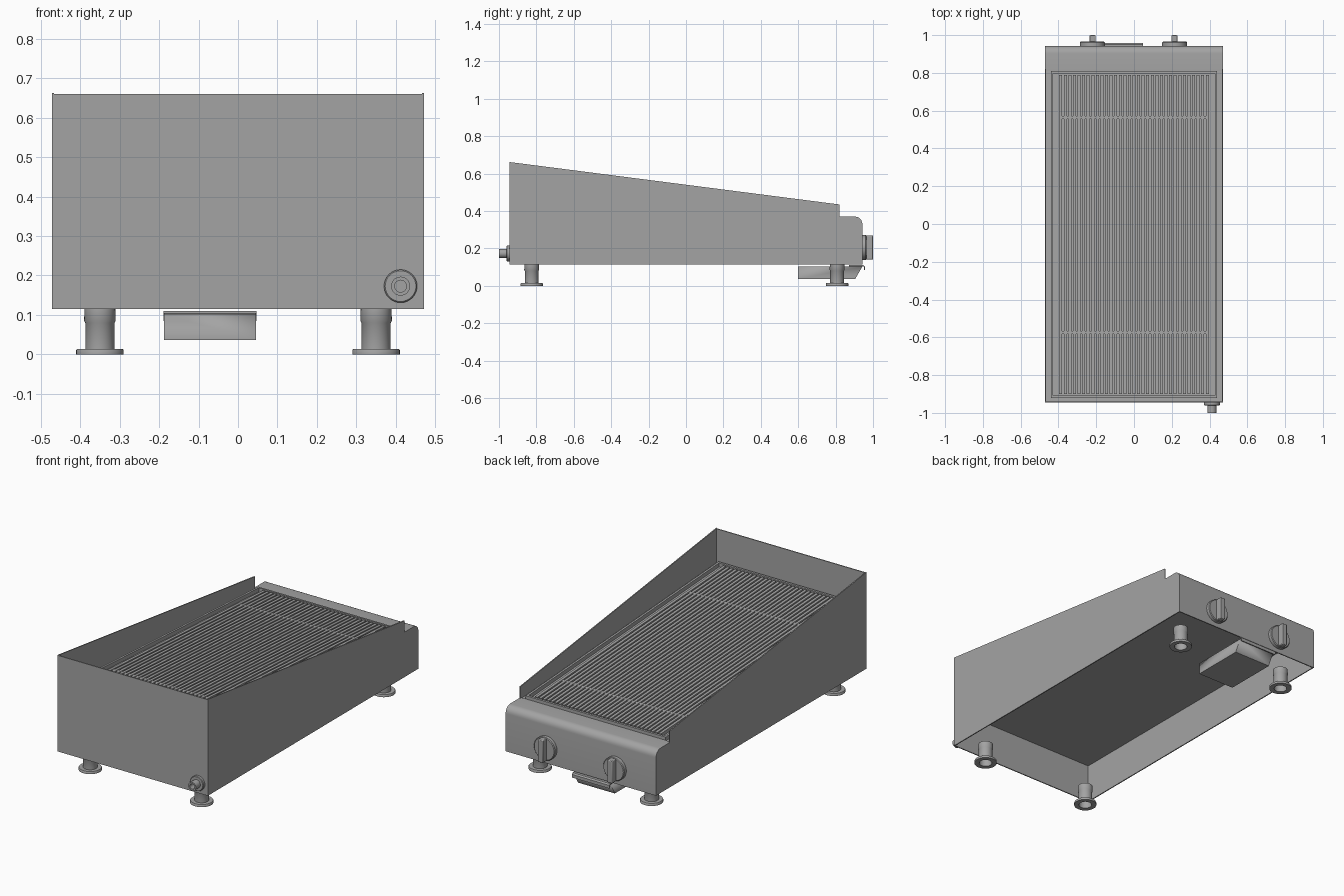
import bpy, bmesh, math
from mathutils import Matrix, Vector

cube = bpy.data.objects.get("Cube")
if cube:
    bpy.data.objects.remove(cube, do_unlink=True)

steel = bpy.data.materials.new("brushed_steel_grey")
steel.use_nodes = True
GREY = (0.37, 0.37, 0.37, 1)
steel.diffuse_color = GREY
steel.node_tree.nodes["Principled BSDF"].inputs["Base Color"].default_value = GREY


def finish(name, bm):
    bmesh.ops.remove_doubles(bm, verts=bm.verts[:], dist=1e-5)
    bmesh.ops.recalc_face_normals(bm, faces=bm.faces[:])
    mesh = bpy.data.meshes.new(name)
    bm.to_mesh(mesh)
    bm.free()
    mesh.materials.append(steel)
    ob = bpy.data.objects.new(name, mesh)
    bpy.context.collection.objects.link(ob)
    bpy.ops.object.select_all(action='DESELECT')
    ob.select_set(True)
    bpy.context.view_layer.objects.active = ob
    bpy.ops.object.shade_smooth_by_angle(angle=math.radians(35))
    return ob


def add_prism(bm, profile, x0, x1):
    """Extrude a (y, z) outline from x0 to x1."""
    face = bm.faces.new([bm.verts.new((x0, y, z)) for y, z in profile])
    out = bmesh.ops.extrude_face_region(bm, geom=[face])
    new = [g for g in out["geom"] if isinstance(g, bmesh.types.BMVert)]
    bmesh.ops.translate(bm, verts=new, vec=(x1 - x0, 0, 0))


def prism(name, profile, x0, x1):
    bm = bmesh.new()
    add_prism(bm, profile, x0, x1)
    return finish(name, bm)


def rect(y0, y1, z0, z1):
    return [(y0, z0), (y1, z0), (y1, z1), (y0, z1)]


def lathe(name, profile, loc, axis=(0, 0, 1), steps=32):
    """Spin an (r, h) outline and point its height along axis."""
    bm = bmesh.new()
    verts = [bm.verts.new((r, 0, h)) for r, h in profile]
    edges = [bm.edges.new(p) for p in zip(verts, verts[1:])]
    bmesh.ops.spin(bm, geom=verts + edges, cent=(0, 0, 0), axis=(0, 0, 1),
                   angle=math.tau, steps=steps)
    turn = Vector((0, 0, 1)).rotation_difference(Vector(axis)).to_matrix().to_4x4()
    bm.transform(Matrix.Translation(loc) @ turn)
    return finish(name, bm)


def arc(cy, cz, r, n=6):
    return [(cy + r * math.sin(a), cz + r * math.cos(a))
            for a in (math.pi / 2 * i / n for i in range(n + 1))]


HALF, T = 0.472, 0.006
FRONT, BACK, BASE, LIP = -0.945, 0.943, 0.115, 0.37


def slope(y):
    """Height of the tilted cooking surface."""
    return 0.388 + (0.81 - y) * 0.058


def tilted(y0, y1, low, high):
    return [(y0, slope(y0) + low), (y1, slope(y1) + low),
            (y1, slope(y1) + high), (y0, slope(y0) + high)]


# Housing: sloped side walls, tall front wall, rounded control panel
bend = arc(BACK - 0.04, LIP - 0.04, 0.04)
side = [(FRONT, BASE), (FRONT, 0.662), (0.82, 0.435), (0.82, LIP)] + bend + [(BACK, BASE)]
for label, s in (("left", 1), ("right", -1)):
    prism(label + "_side_wall", side, s * (HALF - T), s * HALF)
prism("front_wall", rect(FRONT, FRONT + T, BASE, 0.66), -HALF + T, HALF - T)
inner = arc(BACK - 0.04, LIP - 0.04, 0.04 - T)
prism("control_panel", [(0.81, LIP)] + bend + [(BACK, BASE), (BACK - T, BASE)]
      + inner[::-1] + [(0.81, LIP - T)], -HALF + T, HALF - T)
prism("inner_floor", rect(FRONT + T, BACK - T, 0.335, 0.341), -HALF + T, HALF - T)

# Tilted deck under the grate
prism("deck", tilted(FRONT + T, 0.82, -0.03, -0.022), -HALF + T, HALF - T)

# Raised rim around the grate
bm = bmesh.new()
for s in (1, -1):
    add_prism(bm, tilted(-0.92, 0.81, -0.03, 0), s * 0.428, s * 0.44)
for y in (-0.92, 0.798):
    add_prism(bm, tilted(y, y + 0.012, -0.03, 0), -0.428, 0.428)
finish("grate_rim", bm)

# Grate: long bars with two cross bars between them
COUNT = 33
pitch = 0.8 / COUNT
bm = bmesh.new()
for i in range(COUNT):
    x = -0.4 + (i + 0.5) * pitch
    add_prism(bm, tilted(-0.9, 0.79, -0.024, -0.002), x - 0.008, x + 0.008)
finish("grate_bars", bm)
for label, y in (("front", -0.575), ("back", 0.565)):
    prism(label + "_cross_bar", tilted(y - 0.008, y + 0.008, -0.024, -0.004), -0.395, 0.395)

# Feet: hollow tubes on wide rings
foot = [(0, BASE), (0.039, BASE), (0.04, 0.085), (0.037, 0.08), (0.037, 0.014),
        (0.058, 0.014), (0.06, 0.011), (0.06, 0), (0.034, 0), (0.034, 0.108), (0, 0.108)]
for row, y in (("front", -0.825), ("back", 0.808)):
    for label, x in (("left", 0.35), ("right", -0.35)):
        lathe(f"{row}_{label}_foot", foot, (x, y, 0))

# Knobs: round base with an upright grip
for label, x in (("left", 0.215), ("right", -0.22)):
    lathe(label + "_knob_base", [(0, 0), (0.066, 0), (0.066, 0.018), (0.062, 0.022), (0, 0.022)],
          (x, BACK, 0.205), (0, 1, 0))
    grip = prism(label + "_knob_grip", rect(BACK + 0.02, 1.0, 0.141, 0.269), x - 0.016, x + 0.016)
    bevel = grip.modifiers.new("soft_edges", 'BEVEL')
    bevel.width = 0.004
    bevel.segments = 2

# Drain: flange and open pipe on the front wall
lathe("drain_flange", [(0.024, 0), (0.042, 0), (0.042, 0.012), (0.039, 0.015), (0.024, 0.015)],
      (0.412, FRONT, 0.173), (0, -1, 0))
lathe("drain_pipe", [(0, 0.01), (0.015, 0.01), (0.015, 0.055), (0.024, 0.055), (0.024, 0)],
      (0.412, FRONT, 0.173), (0, -1, 0))

# Drip tray: open box with a sloped face and a hooked handle
TX0, TX1 = -0.187, 0.045
bm = bmesh.new()
add_prism(bm, [(0.6, 0.037), (0.905, 0.037), (0.942, 0.102), (0.6, 0.102)], TX0, TX1)
bmesh.ops.recalc_face_normals(bm, faces=bm.faces[:])
bmesh.ops.delete(bm, geom=[f for f in bm.faces if f.normal.z > 0.9], context='FACES')
tray = finish("drip_tray", bm)
shell = tray.modifiers.new("sheet", 'SOLIDIFY')
shell.thickness = 0.005
prism("drip_tray_handle", [(0.872, 0.104), (0.872, 0.11), (0.95, 0.11), (0.957, 0.103),
                           (0.957, 0.085), (0.952, 0.085), (0.952, 0.101), (0.948, 0.104)],
      TX0 - 0.002, TX1 + 0.002)
